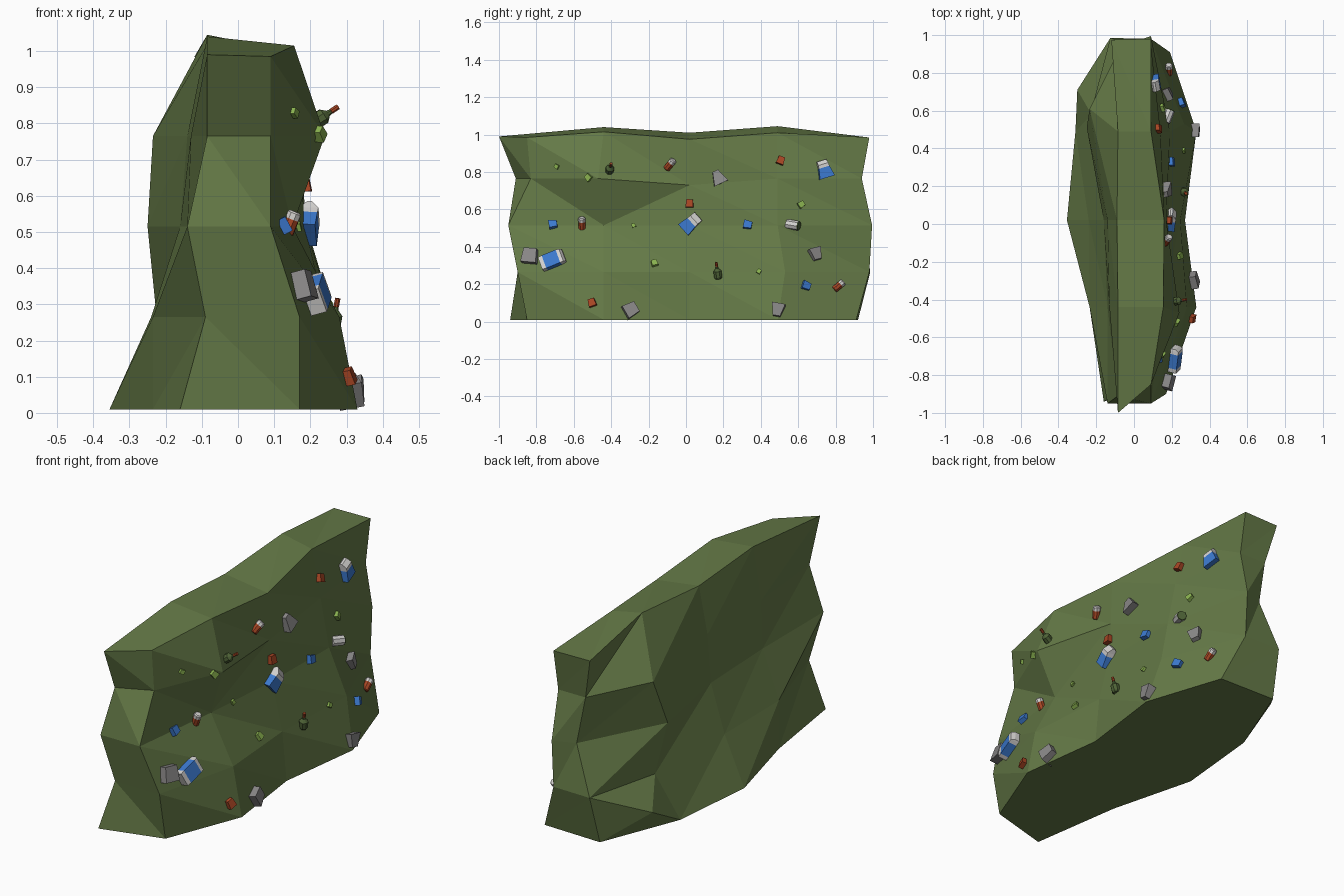
import bpy, bmesh, math
from mathutils import Vector, Matrix
from mathutils.bvhtree import BVHTree

if "Cube" in bpy.data.objects:
    bpy.data.objects.remove(bpy.data.objects["Cube"])


def mat(name, r, g, b):
    m = bpy.data.materials.new(name)
    lin = [((c / 255 + 0.055) / 1.055) ** 2.4 for c in (r, g, b)]
    m.diffuse_color = (*lin, 1)
    m.use_nodes = True
    m.node_tree.nodes["Principled BSDF"].inputs["Base Color"].default_value = m.diffuse_color
    return m


HILL = mat("olive green", 101, 122, 71)
GREY = mat("grey", 138, 136, 136)
PALE = mat("pale grey", 212, 210, 208)
BLUE = mat("blue", 60, 122, 208)
RED = mat("rust red", 168, 70, 36)
LIME = mat("lime green", 138, 178, 80)
DARK = mat("bottle green", 78, 98, 54)


def finish(name, bm, mats):
    bmesh.ops.recalc_face_normals(bm, faces=bm.faces)
    me = bpy.data.meshes.new(name)
    bm.to_mesh(me)
    for m in mats:
        me.materials.append(m)
    ob = bpy.data.objects.new(name, me)
    bpy.context.collection.objects.link(ob)
    return ob


# Hill: a faceted slab, five levels high and five columns long
Z = [0.01, 0.265, 0.515, 0.765, 0.99]
Y = [0, -0.44, 0.02, 0.49, 0]
RX = [[.17, .33, .27, .33, .19], [.17, .28, .245, .265, .09], [.09, .15, .185, .19, .09],
      [.09, .24, .17, .14, .09], [.09, .155, .16, .09, .09]]
LX = [[-.16, -.235, -.355, -.31, -.14], [-.09, -.235, -.24, -.225, -.125],
      [-.14, -.14, -.16, -.25, -.025], [-.085, -.13, -.14, -.235, -.07],
      [-.085, -.085, -.09, -.085, -.12]]
RY = [(-.85, .91), (-.9, .98), (-.95, .995), (-.83, .94), (-.85, .98)]
LY = [(-.94, .92), (-.9, .985), (-.95, .95), (-.91, .94), (-1.0, .975)]
LY3 = [.49, .58, .51, .61, .49]          # left side bulges lean towards the back
RTOP = [.985, 1.015, .975, 1.01, .985]
LTOP = [.99, 1.04, 1.01, 1.045, .985]

bm = bmesh.new()


def wall(xs, ends, col3, top):
    grid = []
    for k in range(5):
        ys = [ends[k][0], Y[1], Y[2], col3[k], ends[k][1]]
        grid.append([bm.verts.new((xs[k][j], ys[j], top[j] if k == 4 else Z[k]))
                     for j in range(5)])
    return grid


def quad(a, b, c, d):
    bm.faces.new((a, b, d))
    bm.faces.new((b, c, d))


R, L = wall(RX, RY, [.49, .53, .49, .49, .49], RTOP), wall(LX, LY, LY3, LTOP)
R[3][1].co.y, R[3][2].co.z = -.47, .73
for k in range(4):
    for j in range(4):
        for g in (R, L):
            q = [g[k][j], g[k][j + 1], g[k + 1][j + 1], g[k + 1][j]]
            if g is L and (k, j) == (0, 3):      # low bump near the back
                bump = bm.verts.new((-.3, .71, .13))
                for i in range(4):
                    bm.faces.new((q[i], q[i - 3], bump))
                continue
            if g is R and (k, j) == (2, 1):      # flipped diagonal under the overhang
                q = q[1:] + q[:1]
            quad(*q)
    for j in (0, 4):
        quad(L[k][j], R[k][j], R[k + 1][j], L[k + 1][j])
for j in range(4):
    quad(L[4][j], R[4][j], R[4][j + 1], L[4][j + 1])
bm.faces.new(L[0] + R[0][::-1])
bmesh.ops.recalc_face_normals(bm, faces=bm.faces)
tree = BVHTree.FromBMesh(bm)
finish("trash_hill", bm, [HILL])


def litter(name, y, z, rings, mats, sides=4, roll=0, out=0, sink=0.0):
    """Stack of rings (height, half depth, half width) laid on the hill's +x side."""
    hit, n, _, _ = tree.ray_cast(Vector((2, y, z)), Vector((-1, 0, 0)))
    r, o = math.radians(roll), math.radians(out)
    u = Vector((0, math.sin(r), math.cos(r)))
    u = (u - n * u.dot(n)).normalized()
    axis = u * math.cos(o) + n * math.sin(o)
    side = axis.cross(n).normalized()
    M = Matrix((side.cross(axis), side, axis)).transposed().to_4x4()
    M.translation = hit + n * sink
    b = bmesh.new()
    loops = []
    k = 1 / math.cos(math.pi / sides) if sides == 4 else 1
    for h, dx, dy in rings:
        loops.append([b.verts.new(M @ Vector((
            k * dx * math.cos((i + .5) * math.tau / sides),
            k * dy * math.sin((i + .5) * math.tau / sides), h))) for i in range(sides)])
    for s in range(len(loops) - 1):
        for i in range(sides):
            q = (i + 1) % sides
            f = b.faces.new((loops[s][i], loops[s][q], loops[s + 1][q], loops[s + 1][i]))
            f.material_index = min(s, len(mats) - 1)
    b.faces.new(loops[0])
    b.faces.new(loops[-1]).material_index = len(mats) - 1
    finish(name, b, mats)


def cube(name, y, z, s, m, roll):
    litter(name, y, z, [(-s, s, s), (s, s * .75, s * .8)], [m], roll=roll, sink=s * .2)


# Small scraps
for y, z, s in [(-.69, .83, .012), (-.52, .772, .017), (-.28, .515, .011),
                (-.17, .31, .017), (.39, .268, .012), (.615, .625, .017)]:
    cube("green_scrap", y, z, s, LIME, y * 90)
for y, z in [(-.71, .515), (.33, .515), (.64, .19)]:
    cube("blue_scrap", y, z, .022, BLUE, 95 + y * 20)
for y, z in [(-.5, .1), (.02, .632), (.505, .86)]:
    cube("red_scrap", y, z, .021, RED, y * 40)

# Broken grey blocks
for y, z, s, t, roll in [(-.83, .35, .042, .85, 5), (-.295, .062, .038, .8, 60),
                         (.17, .775, .04, .4, -25), (.49, .057, .036, .55, 190),
                         (.69, .355, .034, .6, 165)]:
    litter("grey_block", y, z, [(-s, s * .9, s), (s * .85, s * t, s * t)], [GREY],
           roll=roll, sink=s * .1)

# Drink cartons with pale gable tops
litter("large_carton", -.71, .325,
       [(-.066, .033, .036), (-.043, .033, .038), (.038, .033, .038), (.056, .031, .036),
        (.066, .012, .034)], [PALE, BLUE, PALE], roll=70, sink=.012)
litter("middle_carton", .025, .525,
       [(-.05, .03, .04), (.01, .028, .032), (.03, .028, .03), (.056, .006, .03)],
       [BLUE, PALE], roll=48, out=10, sink=.008)
litter("upper_carton", .738, .812,
       [(-.045, .03, .042), (.012, .027, .03), (.03, .027, .028), (.05, .006, .026)],
       [BLUE, PALE], roll=-17, out=10, sink=.006)

# Red cans with pale ends
for y, z, roll in [(-.085, .84, 40), (-.555, .525, 0), (.815, .19, 50)]:
    litter("red_can", y, z, [(-.034, .016, .016), (-.03, .02, .02), (.01, .02, .02),
                             (.028, .02, .02), (.033, .015, .015)],
           [RED, RED, PALE], sides=8, roll=roll, out=25, sink=.01)

# Pale tin with a dark end
litter("pale_tin", .575, .515, [(-.04, .026, .026), (.026, .026, .026), (.031, .024, .024)],
       [PALE, DARK], sides=8, roll=105, out=30, sink=.008)

# Bottles with red necks
for y, z, out, roll in [(-.41, .81, 75, 0), (.17, .255, 25, -8)]:
    litter("green_bottle", y, z,
           [(-.03, .018, .018), (-.02, .023, .023), (.012, .023, .023), (.026, .009, .009),
            (.036, .007, .007), (.037, .008, .008), (.06, .008, .008)],
           [DARK, DARK, DARK, DARK, RED], sides=8, roll=roll, out=out, sink=.012)
